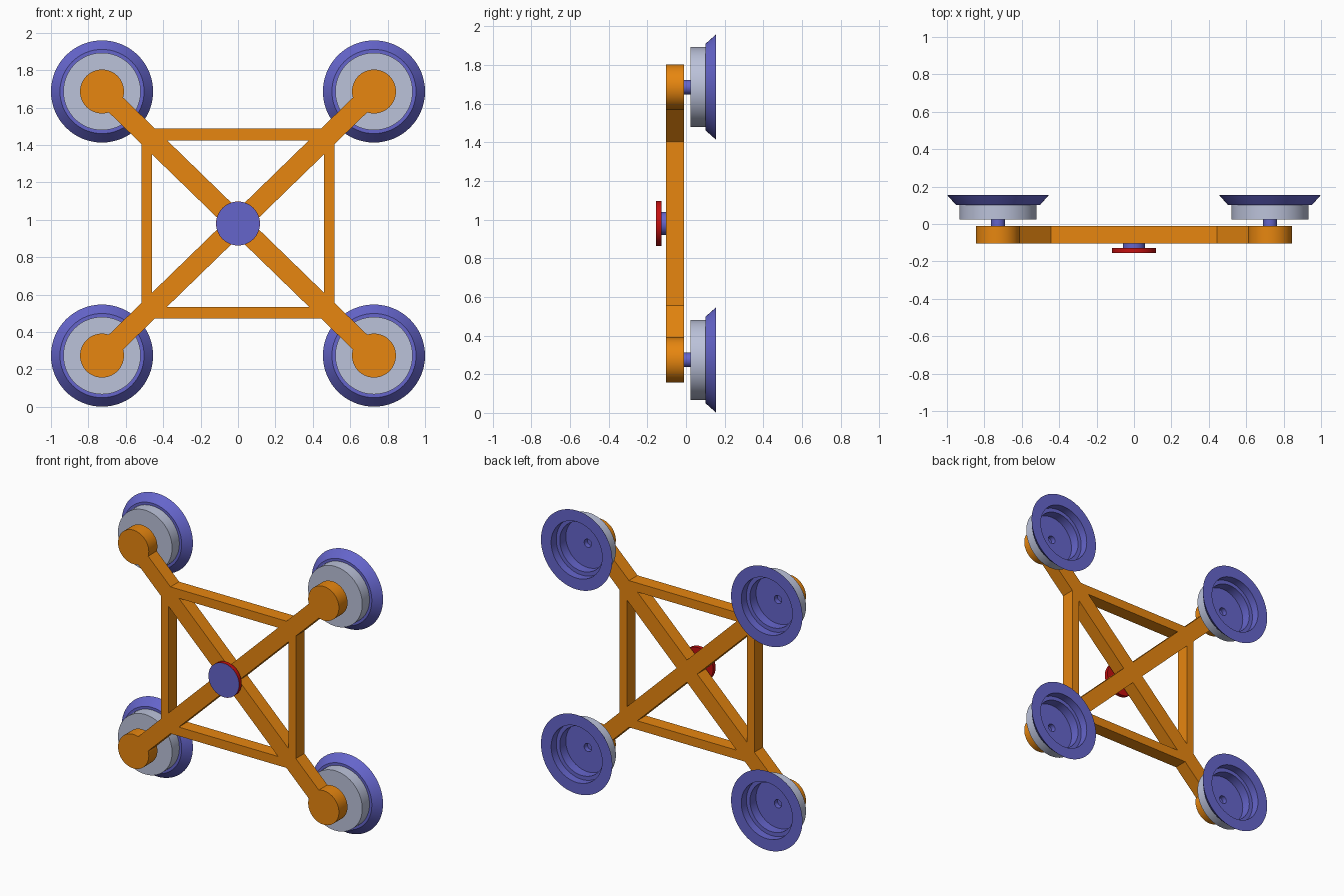
import bpy, bmesh, math
from mathutils import Matrix, Vector

if "Cube" in bpy.data.objects:
    bpy.data.objects.remove(bpy.data.objects["Cube"])

CZ = 0.98              # height of the hub
PX, PZ = 0.727, 0.706  # cup offsets from the hub
Y0, Y1 = -0.104, -0.01  # frame thickness range


def material(name, rgb):
    m = bpy.data.materials.new(name)
    m.diffuse_color = (*rgb, 1)
    m.use_nodes = True
    m.node_tree.nodes["Principled BSDF"].inputs["Base Color"].default_value = m.diffuse_color
    return m


ORANGE = material("orange", (0.80, 0.24, 0.005))
PURPLE = material("purple", (0.13, 0.13, 0.60))
GREY = material("pale_grey", (0.50, 0.54, 0.70))
RED = material("red", (0.55, 0.005, 0.005))


def finish(bm, name, mat):
    bmesh.ops.recalc_face_normals(bm, faces=bm.faces)
    me = bpy.data.meshes.new(name)
    bm.to_mesh(me)
    bm.free()
    ob = bpy.data.objects.new(name, me)
    bpy.context.collection.objects.link(ob)
    me.materials.append(mat)
    smooth(ob)
    return ob


def smooth(ob):
    bpy.ops.object.select_all(action='DESELECT')
    ob.select_set(True)
    bpy.context.view_layer.objects.active = ob
    bpy.ops.object.shade_smooth_by_angle(angle=math.radians(30))


def disc(name, x, z, r, y0, y1, mat):
    bm = bmesh.new()
    bmesh.ops.create_cone(bm, cap_ends=True, segments=64, radius1=r, radius2=r, depth=y1 - y0,
                          matrix=Matrix.Translation((x, (y0 + y1) / 2, z)) @ Matrix.Rotation(math.pi / 2, 4, 'X'))
    return finish(bm, name, mat)


def bar(name, x, z, length, width, angle=0):
    bm = bmesh.new()
    bmesh.ops.create_cube(bm, size=1, matrix=Matrix.Translation((x, (Y0 + Y1) / 2, z))
                          @ Matrix.Rotation(-angle, 4, 'Y') @ Matrix.Diagonal((length, Y1 - Y0, width, 1)))
    return finish(bm, name, ORANGE)


def lathe(name, profile, x, z, mat):
    """Spin a (radius, y) profile round a y axis through x, z."""
    bm = bmesh.new()
    vs = [bm.verts.new((r, y, 0)) for r, y in profile]
    es = [bm.edges.new(p) for p in zip(vs, vs[1:])]
    bmesh.ops.spin(bm, geom=vs + es, cent=(0, 0, 0), axis=(0, 1, 0), angle=2 * math.pi, steps=64)
    bmesh.ops.remove_doubles(bm, verts=bm.verts, dist=1e-4)
    bmesh.ops.translate(bm, verts=bm.verts, vec=Vector((x, 0, z)))
    return finish(bm, name, mat)


# Frame: two crossed arms, round arm ends and square braces, fused into one body
a = math.atan2(PZ, PX)
L = 2 * math.hypot(PX, PZ)
frame = bar("frame", 0, CZ, L, 0.11, a)
parts = [bar("cross_arm", 0, CZ, L, 0.11, -a)]
for s in (-1, 1):
    parts.append(bar("horizontal_brace", 0, CZ + s * 0.476, 0.96, 0.062))
    parts.append(bar("vertical_brace", s * 0.4875, CZ, 0.90, 0.055, math.pi / 2))
    for t in (-1, 1):
        parts.append(disc("arm_end", s * PX, CZ + t * PZ, 0.1175, Y0, Y1, ORANGE))
for p in parts:
    mod = frame.modifiers.new("union", 'BOOLEAN')
    mod.operation, mod.solver, mod.object = 'UNION', 'EXACT', p
    bpy.context.view_layer.objects.active = frame
    bpy.ops.object.modifier_apply(modifier=mod.name)
    bpy.data.objects.remove(p)
smooth(frame)

# Suction cups: flared rubber bowl with hollow stem, inside a grey housing
bowl = [(0, 0.0), (0.028, 0.0), (0.028, 0.034), (0.168, 0.034), (0.168, 0.10), (0.195, 0.10),
        (0.195, 0.156), (0.273, 0.156), (0.225, 0.102), (0.2, 0.102)]
shell = [(0.0375, 0.023), (0.207, 0.023), (0.207, 0.102)]
for s in (-1, 1):
    for t in (-1, 1):
        x, z = s * PX, CZ + t * PZ
        lathe("suction_cup", bowl, x, z, PURPLE)
        lathe("cup_housing", shell, x, z, GREY)
        lathe("cup_stem", [(0.0375, Y1), (0.0375, 0.034)], x, z, PURPLE)

# Centre button: purple post, red disc and purple face
disc("button_post", 0, CZ, 0.06, -0.128, Y0, PURPLE)
disc("button", 0, CZ, 0.1175, -0.155, -0.128, RED)
disc("button_face", 0, CZ, 0.1165, -0.156, -0.154, PURPLE)
